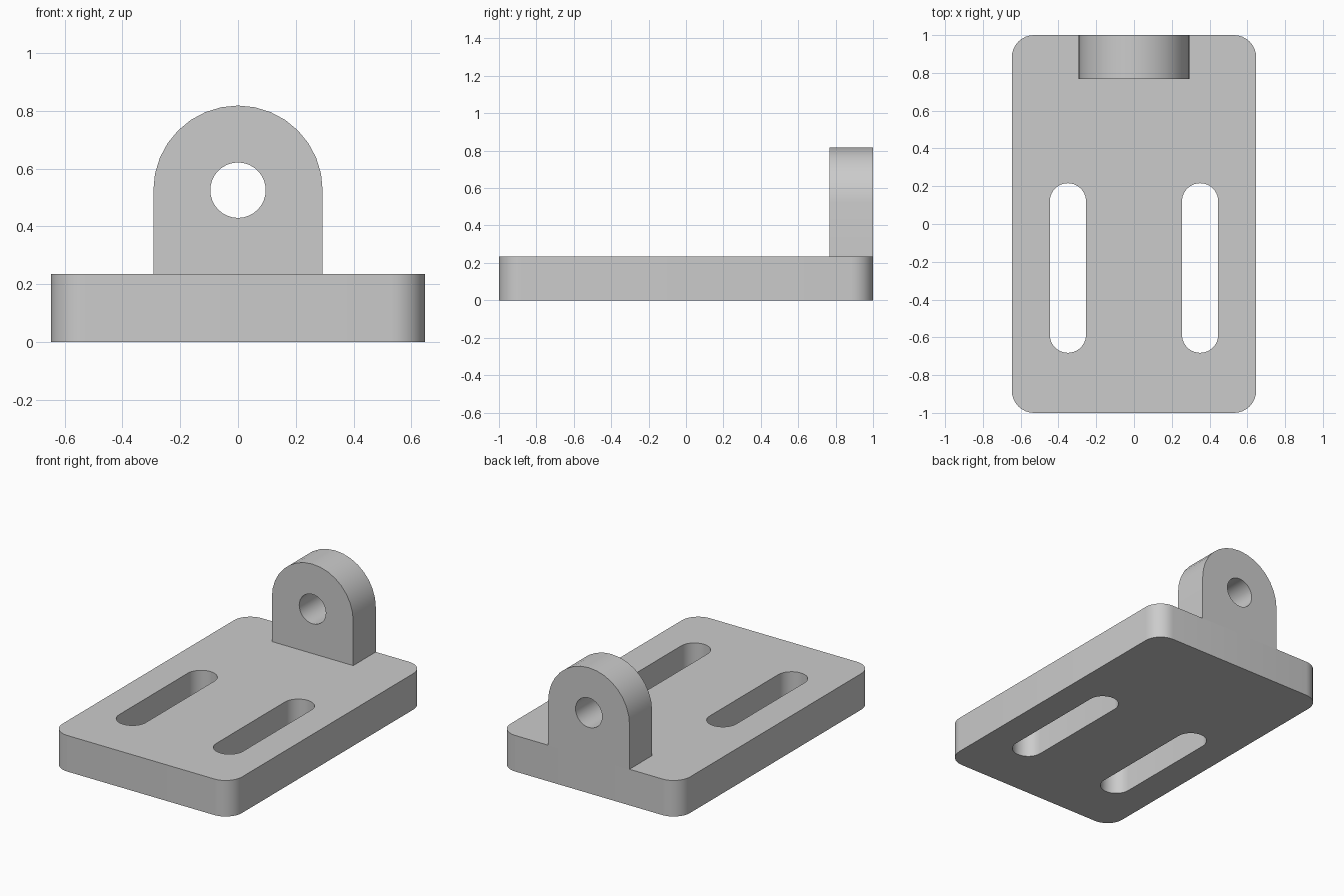
import bpy, bmesh
from math import cos, sin, pi, radians
from mathutils import Matrix

cube = bpy.data.objects.get("Cube")
if cube:
    bpy.data.objects.remove(cube, do_unlink=True)

# Plain grey finish
grey = bpy.data.materials.new("plain grey")
grey.use_nodes = True
colour = (0.6, 0.6, 0.6, 1)
grey.diffuse_color = colour
grey.node_tree.nodes["Principled BSDF"].inputs["Base Color"].default_value = colour


def arc(cx, cy, r, start, end, steps):
    angles = [start + (end - start) * i / steps for i in range(steps + 1)]
    return [(cx + r * cos(a), cy + r * sin(a)) for a in angles]


def rounded_rect(half_w, half_l, r, steps):
    points = []
    corners = [(1, 1), (-1, 1), (-1, -1), (1, -1)]
    for i, (sx, sy) in enumerate(corners):
        points += arc(sx * (half_w - r), sy * (half_l - r), r,
                      i * pi / 2, (i + 1) * pi / 2, steps)
    return points


def prism(name, outline, depth, matrix):
    """Extrude a flat outline along its normal, then place it."""
    bm = bmesh.new()
    face = bm.faces.new([bm.verts.new((x, y, 0)) for x, y in outline])
    extruded = bmesh.ops.extrude_face_region(bm, geom=[face])["geom"]
    bmesh.ops.translate(bm, vec=(0, 0, depth),
                        verts=[v for v in extruded if isinstance(v, bmesh.types.BMVert)])
    bmesh.ops.remove_doubles(bm, verts=bm.verts, dist=1e-5)
    bmesh.ops.recalc_face_normals(bm, faces=bm.faces)
    bm.transform(matrix)
    mesh = bpy.data.meshes.new(name)
    bm.to_mesh(mesh)
    bm.free()
    mesh.materials.append(grey)
    obj = bpy.data.objects.new(name, mesh)
    bpy.context.collection.objects.link(obj)
    return obj


def finish(obj, cutters):
    """Cut the holes, apply them and shade the rounds smooth."""
    bpy.ops.object.select_all(action="DESELECT")
    bpy.context.view_layer.objects.active = obj
    obj.select_set(True)
    for cutter in cutters:
        mod = obj.modifiers.new("hole", "BOOLEAN")
        mod.operation = "DIFFERENCE"
        mod.solver = "EXACT"
        mod.object = cutter
        bpy.ops.object.modifier_apply(modifier=mod.name)
        bpy.data.objects.remove(cutter, do_unlink=True)
    bpy.ops.object.shade_smooth_by_angle(angle=radians(30))


thickness = 0.235

# Base plate with two long slots
plate = prism("base_plate", rounded_rect(0.647, 1, 0.118, 8), thickness, Matrix())
slots = [prism("slot_cutter", rounded_rect(0.096, 0.449, 0.096, 10), 0.5,
               Matrix.Translation((side * 0.35, -0.233, -0.1)))
         for side in (-1, 1)]
finish(plate, slots)

# Upright lug with a round top and a pin hole, flush with the back edge
radius, centre = 0.293, 0.525
upright = Matrix.Translation((0, 1, 0)) @ Matrix.Rotation(pi / 2, 4, "X")
profile = [(-radius, thickness), (radius, thickness)] + arc(0, centre, radius, 0, pi, 16)
lug = prism("lug", profile, 0.233, upright)
hole = prism("pin_hole_cutter", arc(0, centre, 0.096, 0, 2 * pi, 32)[:-1], 0.6,
             Matrix.Translation((0, 0.2, 0)) @ upright)
finish(lug, [hole])
